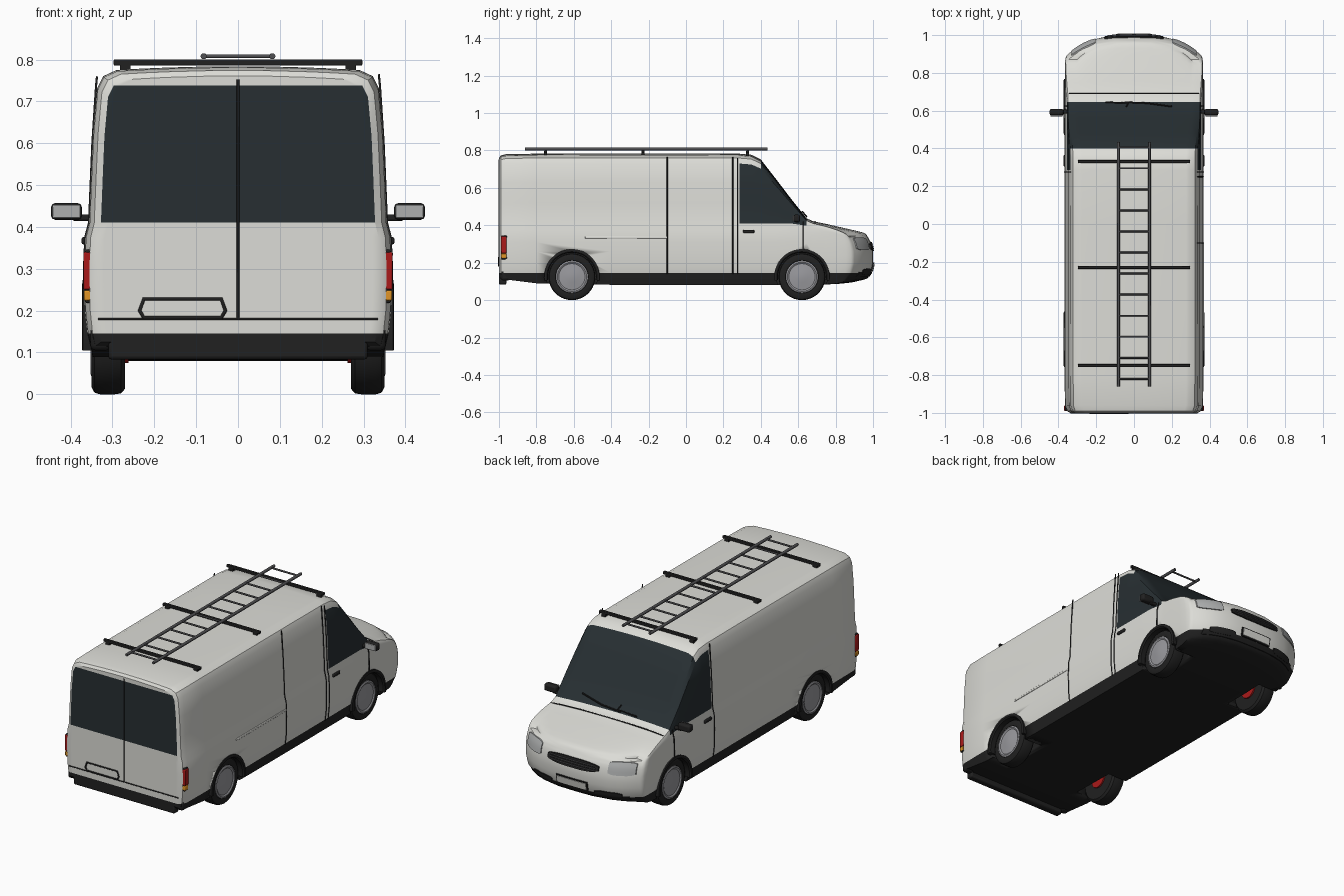
import bpy, bmesh, math
from mathutils import Vector

if "Cube" in bpy.data.objects:
    bpy.data.objects.remove(bpy.data.objects["Cube"])

def material(name, r, g, b):
    m = bpy.data.materials.new(name)
    m.diffuse_color = (r, g, b, 1)
    m.use_nodes = True
    m.node_tree.nodes["Principled BSDF"].inputs["Base Color"].default_value = m.diffuse_color
    return m

PAINT = material("paint", .72, .72, .68)
GLASS = material("glass", .02, .028, .032)
BLACK = material("black_trim", .015, .015, .015)
STEEL = material("grey_metal", .08, .08, .085)
HUB = material("hub_grey", .32, .32, .34)
LENS = material("lens", .42, .43, .43)
RED = material("red", .4, .01, .01)
AMBER = material("amber", .75, .3, .02)

def make(name, verts, faces, mats, ids=None, angle=35):
    me = bpy.data.meshes.new(name)
    me.from_pydata(verts, [], faces)
    for m in mats:
        me.materials.append(m)
    if ids:
        me.polygons.foreach_set("material_index", ids)
    bm = bmesh.new()
    bm.from_mesh(me)
    bmesh.ops.recalc_face_normals(bm, faces=bm.faces)
    bm.to_mesh(me)
    bm.free()
    me.shade_smooth()
    me.set_sharp_from_angle(angle=math.radians(angle))
    ob = bpy.data.objects.new(name, me)
    bpy.context.collection.objects.link(ob)
    return ob

def box(name, c, s, mat, bevel=0):
    v = [(c[0] + a * s[0] / 2, c[1] + b * s[1] / 2, c[2] + d * s[2] / 2)
         for a in (-1, 1) for b in (-1, 1) for d in (-1, 1)]
    f = [(0, 1, 3, 2), (4, 6, 7, 5), (0, 4, 5, 1), (2, 3, 7, 6), (0, 2, 6, 4), (1, 5, 7, 3)]
    ob = make(name, v, f, [mat])
    if bevel:
        md = ob.modifiers.new("bevel", 'BEVEL')
        md.width, md.segments = bevel, 2
    return ob

def tube(name, pts, r, mat, cyclic=False):
    cu = bpy.data.curves.new(name, 'CURVE')
    cu.dimensions, cu.bevel_depth, cu.bevel_resolution, cu.use_fill_caps = '3D', r, 1, True
    sp = cu.splines.new('POLY')
    sp.points.add(len(pts) - 1)
    for p, q in zip(sp.points, pts):
        p.co = (*q, 1)
    sp.use_cyclic_u = cyclic
    cu.materials.append(mat)
    ob = bpy.data.objects.new(name, cu)
    bpy.context.collection.objects.link(ob)
    return ob

def lathe(name, prof, y, z, mat, a0=0, a1=360, n=40, closed=False):
    """Spin (x, radius) profile about the x axis."""
    full = a1 - a0 == 360
    rows, m = (n if full else n + 1), len(prof)
    v = []
    for i in range(rows):
        a = math.radians(a0 + (a1 - a0) * i / n)
        v += [(x, y + r * math.cos(a), z + r * math.sin(a)) for x, r in prof]
    f = [(i * m + k, i * m + (k + 1) % m, (i + 1) % rows * m + (k + 1) % m, (i + 1) % rows * m + k)
         for i in range(n) for k in range(m if closed else m - 1)]
    if not closed:
        f += [[i * m + e for i in range(rows)] for e in (0, m - 1)]
    elif not full:
        f += [range(m), range((rows - 1) * m, rows * m)]
    return make(name, v, f, [mat])

def interp(table, t):
    if t <= table[0][0]:
        return table[0][1]
    for (a, p), (b, q) in zip(table, table[1:]):
        if t <= b:
            return p + (q - p) * (t - a) / (b - a)
    return table[-1][1]

# body shape functions: half width by height, nose rake by height
WIDTH = [(.08, .345), (.145, .36), (.2, .366), (.3, .368), (.375, .365), (.41, .356), (.6, .348), (.74, .339), (.78, .335)]
RAKE = [(.1, .04), (.145, .01), (.2, 0), (.26, 0), (.31, .012), (.35, .035)]
STATIONS = [(-1, .752, .125, .92), (-.99, .765, .115, .965), (-.96, .772, .11, .995), (-.8, .774, .09, 1),
            (-.4, .775, .082, 1), (0, .775, .08, 1), (.285, .774, .08, 1), (.35, .768, .08, 1),
            (.40, .743, .08, 1), (.48, .64, .08, 1), (.56, .535, .08, 1), (.645, .428, .08, .99),
            (.68, .413, .082, .99), (.76, .397, .084, .995), (.84, .38, .088, .995), (.91, .366, .095, .995),
            (.96, .356, .105, .985), (.985, .35, .11, .97), (1, .342, .118, .95)]
U = [-1, -.95, -.88, -.78, -.6, -.3, 0, .3, .6, .78, .88, .95, 1]
LOW = [None, .145, .2, .26, .31, .375, .41]
UP = [(.3, 0), (.6, 0), (.88, .003), (.96, .015), (1, .045)]
NI, NJ, NK = len(U) - 1, len(STATIONS) - 1, len(LOW) + len(UP) - 1

def hull(i, j, k):
    y, top, bot, sc = STATIONS[j]
    u, waist, inset = U[i], min(.41, top - .03), 0
    if k == 0:
        z = bot
    elif k < len(LOW):
        z = LOW[k] if LOW[k] <= .2 else .2 + (LOW[k] - .2) * (waist - .2) / .21
    else:
        t, inset = UP[k - len(LOW)]
        z = waist + t * (top - waist)
    x = u * (interp(WIDTH, z) * sc - inset)
    if k == NK:
        z += .009 * (1 - u * u)
    w = max(0, (y - .66) / .34) ** 2
    return (x, y - w * (.1 * abs(u) ** 3 + interp(RAKE, z)), z)

def nose(x, z, off=.004):
    u = x / (interp(WIDTH, z) * .95)
    return (x, 1 - .1 * abs(u) ** 3 - interp(RAKE, z) + off, z)

# body shell: mapped box surface with glass and trim cells
keys, verts, faces, ids = {}, [], [], []
dims = (NI, NJ, NK)
for ax in range(3):
    a, b = [q for q in range(3) if q != ax]
    for side in (0, dims[ax]):
        for p in range(dims[a]):
            for q in range(dims[b]):
                f = []
                for dp, dq in ((0, 0), (1, 0), (1, 1), (0, 1)):
                    key = [0, 0, 0]
                    key[ax], key[a], key[b] = side, p + dp, q + dq
                    key = tuple(key)
                    if key not in keys:
                        keys[key] = len(verts)
                        verts.append(hull(*key))
                    f.append(keys[key])
                faces.append(f)
                m = 0
                if ax == 2:
                    m = 2 if side == 0 else (1 if 8 <= q < 11 else 0)
                elif q == 0:
                    m = 2
                elif ax == 0 and q >= 6 and 6 <= p < 11:
                    m = 1 if q < 9 or p >= 8 else 0
                elif ax == 1 and side == 0 and 6 <= q < 10:
                    m = 1
                ids.append(m)
body = make("van_body", verts, faces, [PAINT, GLASS, BLACK], ids, 32)

# wheel wells, arches and wheels
WHEELS = (-.61, .62)
for y in WHEELS:
    for s in (-1, 1):
        cut = lathe("well_cutter", [(s * .23, .136), (s * .45, .136)], y, .125, BLACK)
        cut.hide_render = True
        cut.hide_viewport = False
        cut.display_type = 'WIRE'
        md = body.modifiers.new("well", 'BOOLEAN')
        md.object, md.operation, md.solver = cut, 'DIFFERENCE', 'EXACT'
        lathe("wheel_arch", [(s * .335, .128), (s * .366, .128), (s * .373, .134), (s * .371, .148), (s * .335, .148)],
              y, .125, BLACK, -8, 188, 32, True)
        lathe("tyre", [(s * x, r) for x, r in ((.27, .085), (.27, .112), (.28, .123), (.295, .125), (.33, .125),
              (.343, .121), (.35, .108), (.348, .088), (.335, .084))], y, .125, BLACK)
        lathe("hubcap", [(s * x, r) for x, r in ((.33, .086), (.349, .086), (.352, .078), (.347, .07), (.352, .03), (.354, .012))],
              y, .125, HUB)
        lathe("brake_disc", [(s * .262, .05), (s * .272, .05)], y, .125, RED)
bpy.context.view_layer.update()
done = bpy.data.meshes.new_from_object(body.evaluated_get(bpy.context.evaluated_depsgraph_get()))
body.modifiers.clear()
body.data = done
for ob in [o for o in bpy.data.objects if o.name.startswith("well_cutter")]:
    bpy.data.objects.remove(ob)

# door seams
def side_seam(name, s, y, z0, z1):
    tube(name, [(s * interp(WIDTH, z), y, z) for z in [z0] + [w for w, _ in WIDTH if z0 < w < z1] + [z1]], .003, BLACK)
for s in (-1, 1):
    side_seam("cab_door_rear_seam", s, .275, .14, .76)
    side_seam("cab_door_front_seam", s, .625, .27, .42)
for y in (-.1, .25):
    side_seam("sliding_door_seam", 1, y, .14, .765)
tube("rear_door_seam", [(0, -1, .18), (0, -1, .752)], .003, BLACK)
tube("rear_sill_seam", [(-.335, -1, .18), (.335, -1, .18)], .003, BLACK)
tube("hood_seam", [(u * .345, .69, .42 - .012 * u ** 4) for u in (-1, -.8, -.5, 0, .5, .8, 1)], .003, BLACK)
box("slide_rail", (.366, -.32, .335), (.008, .44, .012), PAINT, .003)

# rear plate frame and bumper
tube("rear_plate_frame", [(-.235, -1, .2), (-.225, -1, .228), (-.04, -1, .228), (-.03, -1, .2), (-.04, -1, .183), (-.225, -1, .183)],
     .005, BLACK, True)
box("rear_bumper", (0, -.98, .108), (.62, .04, .05), BLACK, .008)

for s in (-1, 1):
    # bumper corner, tail lights, handles, mirrors, rack details
    box("rear_bumper_corner", (s * .328, -.965, .135), (.05, .05, .06), BLACK, .012)
    box("tail_light", (s * .356, -.975, .295), (.027, .03, .09), RED, .004)
    box("indicator", (s * .356, -.975, .236), (.025, .03, .025), AMBER, .004)
    box("tail_light_housing", (s * .352, -.972, .282), (.027, .032, .128), BLACK, .004)
    box("door_handle", (s * .368, .335, .367), (.012, .06, .018), BLACK, .005)
    box("mirror_arm", (s * .37, .595, .422), (.05, .022, .016), BLACK, .005)
    box("mirror_housing", (s * .41, .592, .437), (.074, .035, .04), BLACK, .01)
    box("mirror_glass", (s * .41, .573, .437), (.066, .006, .032), LENS, .002)
    tube("wiper", [(s * .05 - .1, .645, .446), (s * .05 + .02, .64, .452), (s * .12 + .08, .622, .474)], .004, BLACK)

# nose details conforming to the front surface
def patch(name, x0, x1, z0, z1, mat, off=.005, taper=0):
    n, m = 12, 4
    v = []
    for d in (off, off - .015):
        for i in range(n + 1):
            e = taper * (abs(2 * i / n - 1) ** 4)
            for k in range(m + 1):
                z = z0 + e + (z1 - z0 - 2 * e) * k / m
                v.append(nose(x0 + (x1 - x0) * i / n, z, d))
    N, w = (n + 1) * (m + 1), m + 1
    f = []
    for i in range(n):
        for k in range(m):
            q = [i * w + k, (i + 1) * w + k, (i + 1) * w + k + 1, i * w + k + 1]
            f += [q, [t + N for t in q][::-1]]
    rim = [i * w for i in range(n + 1)] + [n * w + k for k in range(1, w)] + \
          [i * w + m for i in range(n - 1, -1, -1)] + list(range(m - 1, 0, -1))
    f += [(p, q, q + N, p + N) for p, q in zip(rim, rim[1:] + rim[:1])]
    return make(name, v, f, [mat])
for s in (-1, 1):
    patch("headlight", s * .205, s * .332, .268, .335, LENS, .006, .008)
    patch("lower_intake", s * .13, s * .27, .135, .168, BLACK, .005, .006)
patch("grille", -.155, .155, .262, .312, BLACK, .006, .014)
for z in (.275, .287, .299):
    tube("grille_slat", [nose(x, z, .007) for x in (-.14, -.07, 0, .07, .14)], .003, STEEL)
patch("front_bumper_strip", -.3, .3, .125, .15, BLACK, .004)
patch("front_plate_frame", -.095, .095, .153, .202, BLACK, .007)
patch("front_plate", -.088, .088, .159, .196, PAINT, .01)

# roof rack and ladder
for y in (.33, -.23, -.75):
    box("rack_bar", (0, y, .793), (.594, .016, .015), BLACK, .003)
    for s in (-1, 1):
        box("rack_foot", (s * .27, y, .78), (.025, .016, .02), BLACK)
for s in (-1, 1):
    tube("ladder_rail", [(s * .082, -.86, .808), (s * .082, .435, .808)], .008, STEEL)
for i in range(12):
    y = -.82 + i * .1115
    tube("ladder_rung", [(-.082, y, .808), (.082, y, .808)], .005, STEEL)
